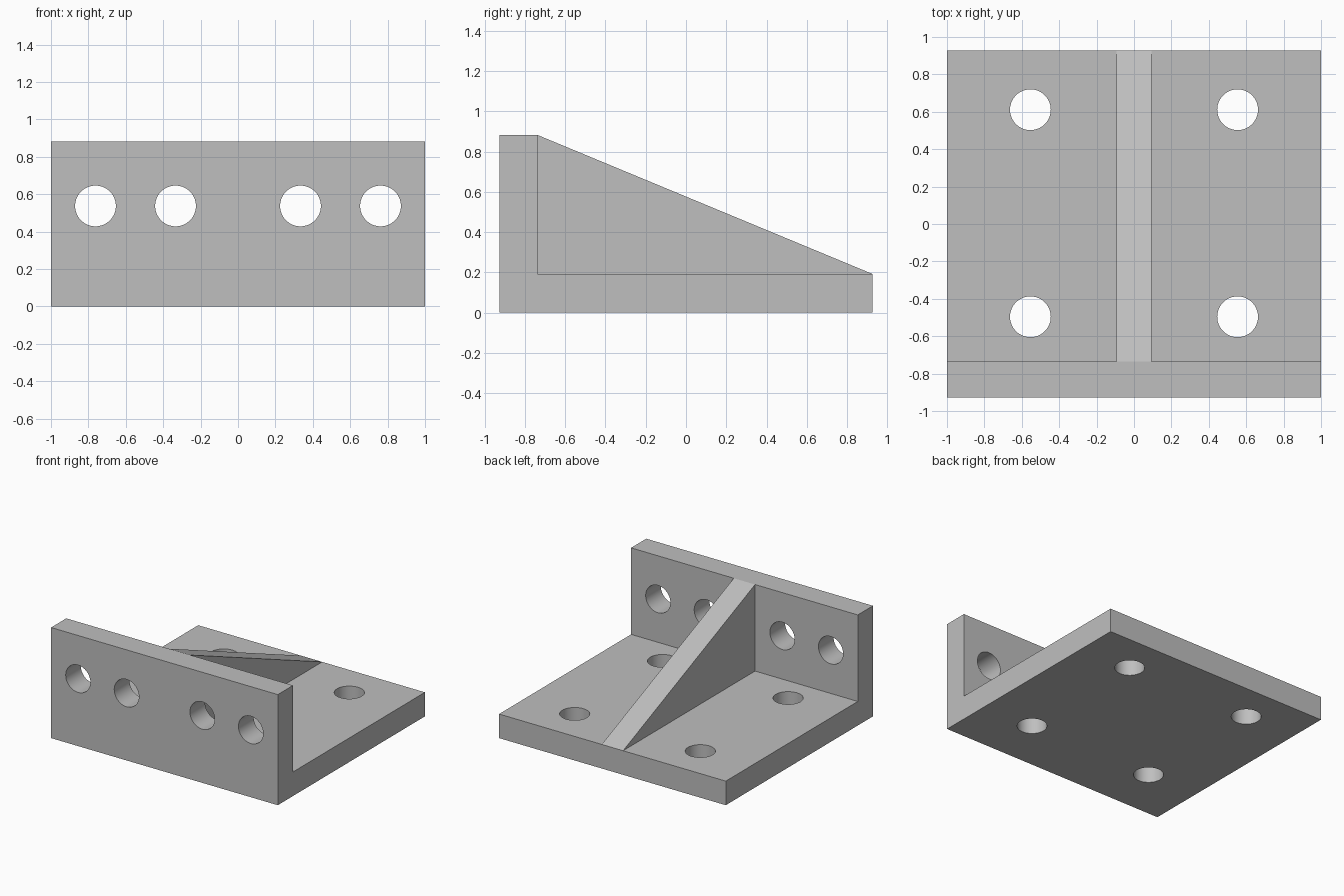
import bpy
import math

default = bpy.data.objects.get("Cube")
if default:
    bpy.data.objects.remove(default, do_unlink=True)

HALF_Y, TOP, THICK = 0.927, 0.882, 0.192
WALL = -0.736          # inner face of the upright wall
HOLE_R = 0.109

# Plain grey finish
grey = bpy.data.materials.new("plain_grey")
grey.use_nodes = True
colour = (0.52, 0.52, 0.52, 1)
grey.diffuse_color = colour
grey.node_tree.nodes["Principled BSDF"].inputs["Base Color"].default_value = colour


def extrude_profile(name, profile, half_width):
    """Extrude a (y, z) outline symmetrically along x."""
    n = len(profile)
    verts = [(x, y, z) for x in (-half_width, half_width) for y, z in profile]
    faces = [list(range(n))[::-1], list(range(n, 2 * n))]
    faces += [(i, (i + 1) % n, n + (i + 1) % n, n + i) for i in range(n)]
    mesh = bpy.data.meshes.new(name)
    mesh.from_pydata(verts, [], faces)
    mesh.materials.append(grey)
    obj = bpy.data.objects.new(name, mesh)
    bpy.context.collection.objects.link(obj)
    return obj


def boolean(target, tool, operation):
    """Apply a boolean and discard the tool object."""
    mod = target.modifiers.new(operation.lower(), 'BOOLEAN')
    mod.operation, mod.object, mod.solver = operation, tool, 'EXACT'
    bpy.context.view_layer.objects.active = target
    bpy.ops.object.modifier_apply(modifier=mod.name)
    bpy.data.objects.remove(tool, do_unlink=True)


def drill(target, location, rotation=(0, 0, 0)):
    bpy.ops.mesh.primitive_cylinder_add(vertices=64, radius=HOLE_R, depth=0.5,
                                        location=location, rotation=rotation)
    cutter = bpy.context.object
    cutter.hide_render = True
    cutter.data.materials.append(grey)
    boolean(target, cutter, 'DIFFERENCE')


# L-shaped base plate and upright wall
bracket = extrude_profile("angle_bracket", [
    (-HALF_Y, 0), (HALF_Y, 0), (HALF_Y, THICK),
    (WALL, THICK), (WALL, TOP), (-HALF_Y, TOP)], 1.0)

# Wall holes
for side in (-1, 1):
    for x in (0.334, 0.762):
        drill(bracket, (side * x, (WALL - HALF_Y) / 2, 0.537), (math.pi / 2, 0, 0))

# Base plate holes
for side in (-1, 1):
    for y in (-0.496, 0.611):
        drill(bracket, (side * 0.554, y, THICK / 2))

# Sloping rib between wall and plate
rib = extrude_profile("stiffening_rib", [
    (WALL, THICK), (HALF_Y, THICK), (WALL, TOP)], 0.094)

# Smooth hole walls with crisp edges
bpy.ops.object.select_all(action='DESELECT')
bracket.select_set(True)
bpy.context.view_layer.objects.active = bracket
bpy.ops.object.shade_smooth_by_angle(angle=math.radians(30))
